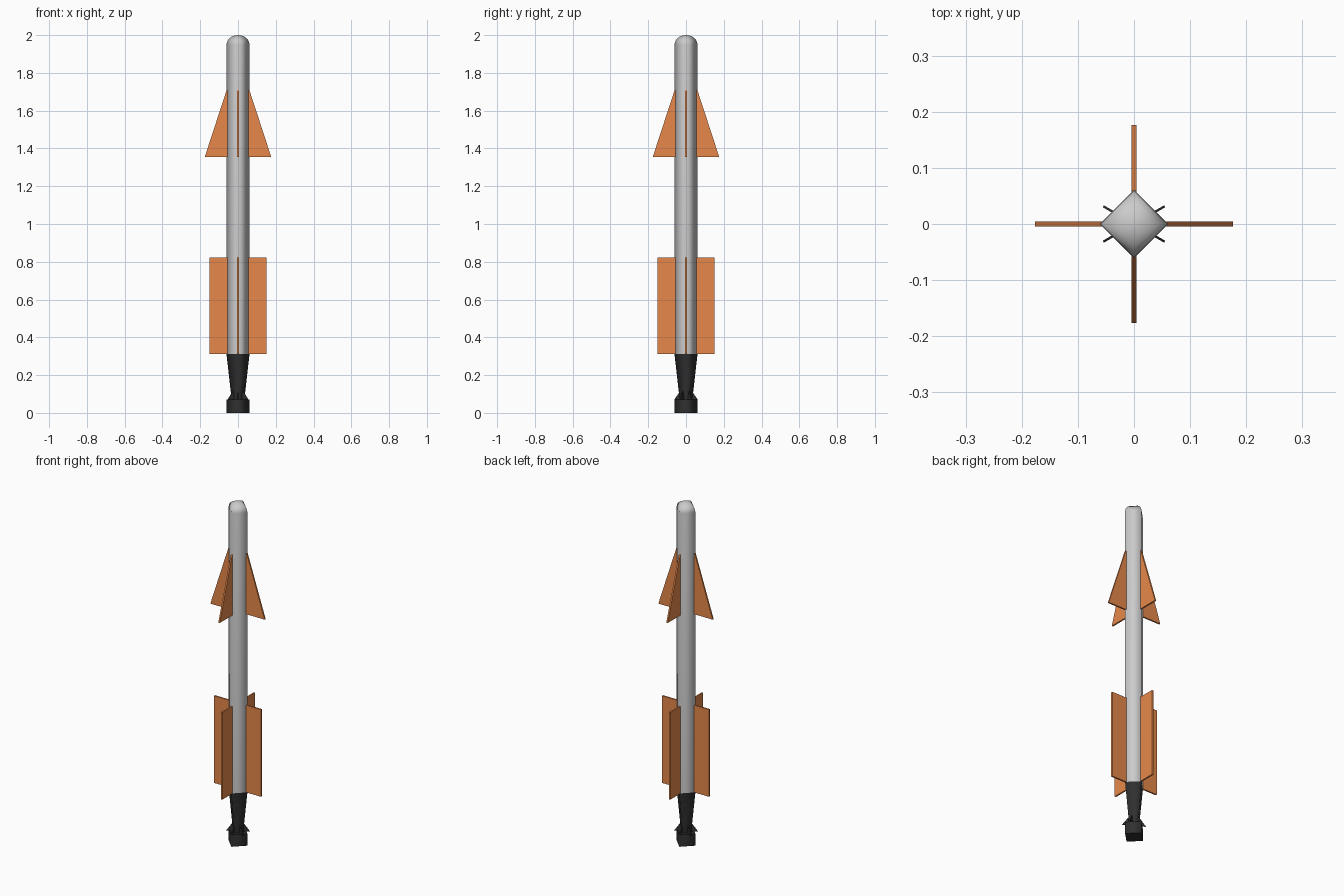
import bpy, bmesh
from math import pi, cos, sin

if "Cube" in bpy.data.objects:
    bpy.data.objects.remove(bpy.data.objects["Cube"])

def material(name, rgb):
    m = bpy.data.materials.new(name)
    m.diffuse_color = (*rgb, 1)
    m.use_nodes = True
    m.node_tree.nodes["Principled BSDF"].inputs["Base Color"].default_value = m.diffuse_color
    return m

orange = material("orange", (0.8, 0.25, 0.07))
black = material("black", (0.03, 0.03, 0.03))

def finish(name, bm, mat=None):
    bmesh.ops.recalc_face_normals(bm, faces=bm.faces)
    me = bpy.data.meshes.new(name)
    bm.to_mesh(me)
    bm.free()
    ob = bpy.data.objects.new(name, me)
    bpy.context.collection.objects.link(ob)
    if mat:
        me.materials.append(mat)
    return ob

def turned(name, profile, mat=None, sides=4, smooth=True):
    """Loft (radius, z) rings around z; a zero radius closes to a point."""
    bm = bmesh.new()
    rings = []
    for r, z in profile:
        n = sides if r > 1e-6 else 1
        rings.append([bm.verts.new((r * cos(2 * pi * i / sides), r * sin(2 * pi * i / sides), z))
                      for i in range(n)])
    for a, b in zip(rings, rings[1:]):
        for i in range(sides):
            j = (i + 1) % sides
            if len(b) == 1:
                f = bm.faces.new((a[i], a[j], b[0]))
            else:
                f = bm.faces.new((a[i], a[j], b[j], b[i]))
            f.smooth = smooth
    for ring in (rings[0], rings[-1]):
        if len(ring) > 1:
            bm.faces.new(ring)
    return finish(name, bm, mat)

def fin(name, outline, angle, thick, mat):
    """Flat plate with an (r, z) outline, turned to the given angle."""
    bm = bmesh.new()
    c, s = cos(angle), sin(angle)
    sides = [[bm.verts.new((r * c - t * s, r * s + t * c, z)) for r, z in outline]
             for t in (-thick / 2, thick / 2)]
    n = len(outline)
    for side in sides:
        bm.faces.new(side)
    for i in range(n):
        j = (i + 1) % n
        bm.faces.new((sides[0][i], sides[0][j], sides[1][j], sides[1][i]))
    return finish(name, bm, mat)

# Four-sided body tube with rounded nose
R = 0.061
nose = [(R * cos(k * pi / 12), 1.95 + 0.05 * sin(k * pi / 12)) for k in range(6)]
turned("body", [(R, 0.312)] + nose + [(0, 2.0)])

# Tapered tail and square base block
turned("tail_cone", [(0.034, 0.068), (0.037, 0.1), (R, 0.312)], black)
turned("tail_base", [(R, 0), (R, 0.07)], black)

# Upper triangular fins and lower rectangular fins
for i in range(4):
    a = i * pi / 2
    fin(f"upper_fin_{i + 1}", [(0.055, 1.355), (0.176, 1.355), (0.06, 1.71), (0.055, 1.71)],
        a, 0.009, orange)
    fin(f"lower_fin_{i + 1}", [(0.055, 0.312), (0.152, 0.312), (0.152, 0.822), (0.055, 0.822)],
        a, 0.009, orange)

# Six small vanes above the base block
for i in range(6):
    fin(f"tail_vane_{i + 1}", [(0.01, 0.07), (0.063, 0.07), (0.033, 0.112), (0.01, 0.112)],
        pi / 6 + i * pi / 3, 0.004, black)
